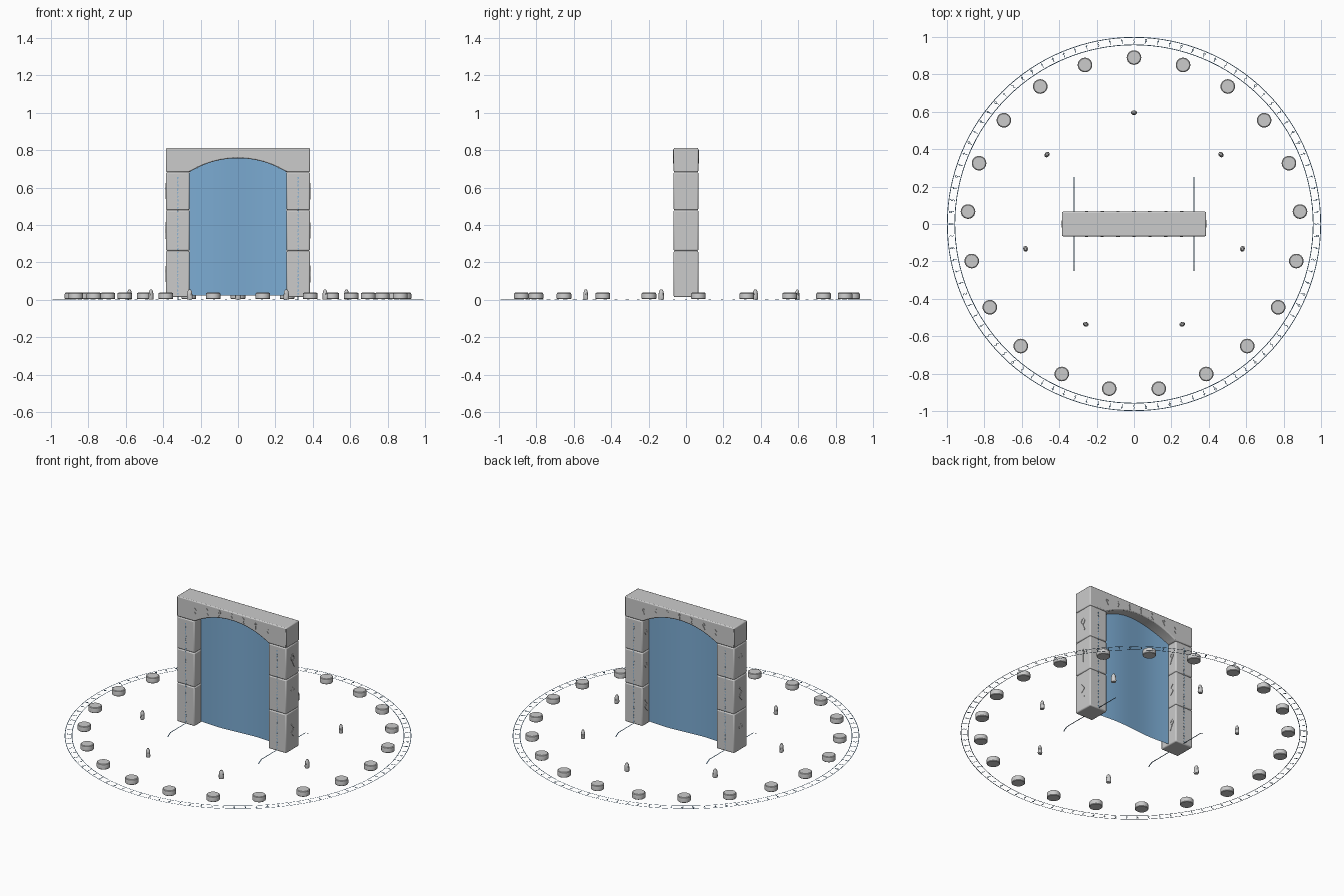
import bpy, bmesh, math, random
from mathutils import Vector

random.seed(4)
old = bpy.data.objects.get("Cube")
if old:
    bpy.data.objects.remove(old)


def material(name, colour):
    m = bpy.data.materials.new(name)
    m.use_nodes = True
    m.diffuse_color = (*colour, 1)
    m.node_tree.nodes["Principled BSDF"].inputs["Base Color"].default_value = (*colour, 1)
    return m


STONE = material("pale stone", (0.6, 0.6, 0.6))
BLUE = material("portal blue", (0.2, 0.41, 0.65))
X, Y, Z = Vector((1, 0, 0)), Vector((0, 1, 0)), Vector((0, 0, 1))


def finish(name, bm, mat, bevel=0, smooth=True):
    bmesh.ops.recalc_face_normals(bm, faces=bm.faces)
    me = bpy.data.meshes.new(name)
    bm.to_mesh(me)
    bm.free()
    me.materials.append(mat)
    ob = bpy.data.objects.new(name, me)
    bpy.context.collection.objects.link(ob)
    if bevel:
        mod = ob.modifiers.new("worn edges", "BEVEL")
        mod.width, mod.segments, mod.limit_method = bevel, 2, "ANGLE"
    if smooth:
        bpy.ops.object.select_all(action="DESELECT")
        bpy.context.view_layer.objects.active = ob
        ob.select_set(True)
        bpy.ops.object.shade_smooth_by_angle(angle=math.radians(35))
    return ob


def extrude_profile(name, points, depth, mat, bevel):
    """Extrude an x-z outline evenly to both sides of y = 0."""
    bm = bmesh.new()
    face = bm.faces.new([bm.verts.new((x, -depth, z)) for x, z in points])
    out = bmesh.ops.extrude_face_region(bm, geom=[face])["geom"]
    moved = [v for v in out if isinstance(v, bmesh.types.BMVert)]
    bmesh.ops.translate(bm, verts=moved, vec=Y * depth * 2)
    return finish(name, bm, mat, bevel)


def lathe(name, profile, steps, place, mat):
    """Turn a radius-height profile, capped at both ends."""
    bm = bmesh.new()
    rings = []
    for r, z in profile:
        rings.append([bm.verts.new((r * math.cos(math.tau * i / steps),
                                    r * math.sin(math.tau * i / steps), z)) for i in range(steps)])
    for a, b in zip(rings, rings[1:]):
        for i in range(steps):
            j = (i + 1) % steps
            bm.faces.new((a[i], a[j], b[j], b[i]))
    bm.faces.new(rings[0])
    bm.faces.new(rings[-1])
    ob = finish(name, bm, mat)
    ob.location = place
    return ob


def stroke(bm, a, b, normal, width, height):
    """Add a thin raised bar running from a to b on a surface."""
    side = normal.cross(b - a).normalized() * width / 2
    low = [bm.verts.new(p) for p in (a - side, a + side, b + side, b - side)]
    top = [bm.verts.new(v.co + normal * height) for v in low]
    bm.faces.new(low)
    bm.faces.new(top)
    for i in range(4):
        j = (i + 1) % 4
        bm.faces.new((low[i], low[j], top[j], top[i]))


def mark(bm, centre, u, v, size, width, height):
    """Add an abstract chiselled mark: zigzag, diamond or branched stem."""
    kind = random.randrange(3)
    flip = random.choice((-1, 1))
    if kind == 0:
        paths = [[(-.3, 1), (.3, .3), (-.3, -.3), (.3, -1)]]
    elif kind == 1:
        paths = [[(0, 1), (.4, .4), (0, -.2), (-.4, .4), (0, 1)], [(0, -.2), (.4, -1)]]
    else:
        paths = [[(0, 1), (0, -1)], [(-.4, .6), (0, .2), (.4, .6)]]
    for path in paths:
        pts = [centre + u * p * flip * size / 2 + v * q * size / 2 for p, q in path]
        for a, b in zip(pts, pts[1:]):
            stroke(bm, a, b, u.cross(v), width, height)


# Gate dimensions
OUT, INNER, DEPTH, SPRING, CROWN = 0.385, 0.26, 0.066, 0.683, 0.757


def arch(x, rise=CROWN - SPRING):
    radius = (INNER ** 2 + rise ** 2) / (2 * rise)
    return SPRING + rise - radius + math.sqrt(radius ** 2 - x ** 2)


# Pillars of three blocks each, mirrored
levels = (0.014, 0.262, 0.48, 0.683)
for side, label in ((1, "left"), (-1, "right")):
    for n, (low, high) in enumerate(zip(levels, levels[1:])):
        a, b = side * INNER, side * OUT
        extrude_profile(f"{label}_pillar_block_{n + 1}",
                        [(a, low), (b, low), (b, high), (a, high)], DEPTH, STONE, 0.007)

# Lintel with an arched underside
curve = [(x, arch(x)) for x in (INNER * (1 - i / 12) for i in range(25))]
outline = [(OUT, 0.812), (OUT, SPRING)] + curve + [(-OUT, SPRING), (-OUT, 0.812)]
extrude_profile("arched_lintel", outline, DEPTH, STONE, 0.006)

# Gently rippling portal sheet
bm = bmesh.new()
cols, rows, grid = 32, 6, []
for i in range(cols + 1):
    x = INNER * (2 * i / cols - 1)
    y = 0.008 * math.sin(math.pi * x / INNER)
    grid.append([bm.verts.new((x, y, 0.022 + (arch(x) - 0.022) * j / rows)) for j in range(rows + 1)])
for a, b in zip(grid, grid[1:]):
    for j in range(rows):
        bm.faces.new((a[j], b[j], b[j + 1], a[j + 1]))
finish("portal_sheet", bm, BLUE)

# Raised marks on lintel faces and pillar sides
bm = bmesh.new()
for face in (-1, 1):
    for i in range(7):
        x = (i - 3) * 0.085
        mark(bm, Vector((x, face * DEPTH, 0.782 - x * x * 0.5)), X * -face, Z, 0.04, 0.005, 0.003)
    for low, high in zip(levels, levels[1:]):
        mid = (low + high) / 2
        mark(bm, Vector((face * OUT, 0, mid)), Y * face, Z, 0.085, 0.007, 0.003)
        mark(bm, Vector((face * INNER, 0.03, mid)), Y * -face, Z, 0.07, 0.006, 0.003)
finish("stone_marks", bm, STONE, smooth=False)

# Glowing columns of small marks on pillar fronts and backs
bm = bmesh.new()
for face in (-1, 1):
    for side in (-1, 1):
        for i in range(32):
            spot = Vector((side * 0.322, face * DEPTH, 0.03 + i * 0.02))
            mark(bm, spot, X * -face, Z, 0.014, 0.003, 0.001)
finish("pillar_glow_marks", bm, BLUE, smooth=False)

# Flat ribbons running out from the pillar feet and dipping to the ground
for side, label in ((1, "left"), (-1, "right")):
    bm = bmesh.new()
    path = ((-0.25, 0.001), (-0.24, 0.01), (-0.22, 0.02), (0.22, 0.02), (0.24, 0.01), (0.25, 0.001))
    pairs = [[bm.verts.new((side * 0.32 + w, y, z)) for w in (-0.003, 0.003)] for y, z in path]
    for a, b in zip(pairs, pairs[1:]):
        bm.faces.new((a[0], a[1], b[1], b[0]))
    finish(f"{label}_ground_ribbon", bm, BLUE, smooth=False)

# Ground circle: two fine bands with marks between
for label, r in (("outer", 0.998), ("inner", 0.958)):
    bm = bmesh.new()
    steps = 128
    edge = [[bm.verts.new((q * math.cos(math.tau * i / steps), q * math.sin(math.tau * i / steps), 0))
             for q in (r - 0.002, r + 0.002)] for i in range(steps)]
    for i in range(steps):
        a, b = edge[i], edge[(i + 1) % steps]
        bm.faces.new((a[0], a[1], b[1], b[0]))
    finish(f"{label}_circle_band", bm, BLUE, smooth=False)

bm = bmesh.new()
for i in range(96):
    t = math.tau * i / 96
    outward = Vector((math.cos(t), math.sin(t), 0))
    mark(bm, outward * 0.978, outward.cross(Z), outward, 0.026, 0.003, 0.001)
finish("circle_marks", bm, BLUE, smooth=False)

# Ring of round stones
for i in range(21):
    t = math.pi / 2 + math.tau * i / 21
    lathe(f"round_stone_{i + 1}",
          [(0.036, 0.004), (0.039, 0.007), (0.039, 0.031), (0.038, 0.035), (0.034, 0.038)],
          24, (0.89 * math.cos(t), 0.89 * math.sin(t), 0), STONE)

# Inner ring of small standing stones
for i in range(7):
    t = math.pi / 2 + math.tau * i / 7
    ob = lathe(f"standing_stone_{i + 1}",
               [(0.014, 0.002), (0.016, 0.008), (0.015, 0.03), (0.012, 0.046), (0.006, 0.055)],
               10, (0.595 * math.cos(t), 0.595 * math.sin(t), 0), STONE)
    ob.scale.y = 0.8
    ob.rotation_euler.z = t + math.pi / 2
